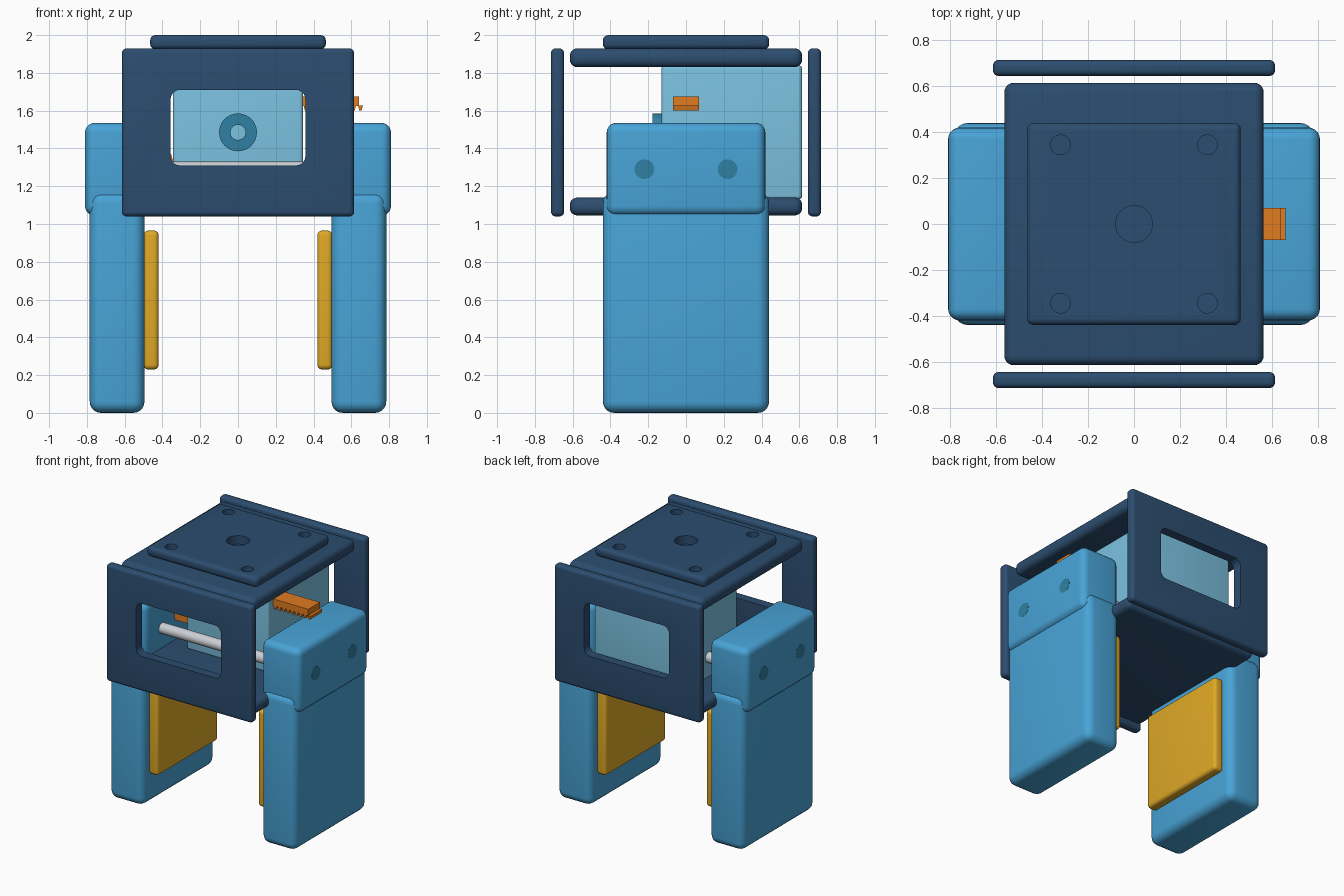
import bpy, bmesh, math
from mathutils import Matrix

if "Cube" in bpy.data.objects:
    bpy.data.objects.remove(bpy.data.objects["Cube"])


def material(name, r, g, b):
    m = bpy.data.materials.new(name)
    m.diffuse_color = (r, g, b, 1)
    m.use_nodes = True
    m.node_tree.nodes["Principled BSDF"].inputs["Base Color"].default_value = m.diffuse_color
    return m


NAVY = material("navy", 0.025, 0.075, 0.16)
BLUE = material("blue", 0.065, 0.37, 0.68)
PALE = material("pale_blue", 0.20, 0.54, 0.75)
TEAL = material("teal", 0.03, 0.22, 0.36)
GOLD = material("gold", 0.75, 0.40, 0.02)
ORANGE = material("orange", 0.75, 0.20, 0.015)
STEEL = material("steel", 0.6, 0.62, 0.66)


def finish(name, bm, mat=None):
    bmesh.ops.recalc_face_normals(bm, faces=bm.faces)
    me = bpy.data.meshes.new(name)
    bm.to_mesh(me)
    bm.free()
    ob = bpy.data.objects.new(name, me)
    bpy.context.collection.objects.link(ob)
    if mat:
        me.materials.append(mat)
    return ob


def smooth(ob):
    bpy.ops.object.select_all(action='DESELECT')
    ob.select_set(True)
    bpy.context.view_layer.objects.active = ob
    bpy.ops.object.shade_smooth_by_angle(angle=math.radians(35))


def box(name, x, y, z, mat=None, bevel=0.0, axis=None):
    """Box from ranges; bevels all edges, or only those along one axis."""
    bm = bmesh.new()
    bmesh.ops.create_cube(bm, size=1)
    for v in bm.verts:
        for i, (a, b) in enumerate((x, y, z)):
            v.co[i] = a if v.co[i] < 0 else b
    if bevel:
        edges = [e for e in bm.edges if axis is None or
                 abs((e.verts[0].co - e.verts[1].co).normalized()[axis]) > 0.9]
        bmesh.ops.bevel(bm, geom=edges, offset=bevel, segments=5, profile=0.5, affect='EDGES')
    ob = finish(name, bm, mat)
    if mat:
        smooth(ob)
    return ob


def cylinder(name, centre, r, length, axis, mat=None):
    bm = bmesh.new()
    rot = {'X': Matrix.Rotation(math.pi / 2, 4, 'Y'),
           'Y': Matrix.Rotation(math.pi / 2, 4, 'X'), 'Z': Matrix()}[axis]
    bmesh.ops.create_cone(bm, cap_ends=True, segments=40, radius1=r, radius2=r,
                          depth=length, matrix=Matrix.Translation(centre) @ rot)
    ob = finish(name, bm, mat)
    if mat:
        smooth(ob)
    return ob


def cut(ob, cutter):
    cutter.hide_render = True
    mod = ob.modifiers.new("cut", 'BOOLEAN')
    mod.operation, mod.solver, mod.object = 'DIFFERENCE', 'EXACT', cutter
    bpy.context.view_layer.objects.active = ob
    bpy.ops.object.modifier_apply(modifier=mod.name)
    bpy.data.objects.remove(cutter)


# Housing: front and back plates with rounded windows
for name, y0 in (("front_plate", -0.715), ("back_plate", 0.645)):
    plate = box(name, (-0.615, 0.615), (y0, y0 + 0.07), (1.04, 1.93), NAVY, 0.026)
    cut(plate, box("window_cutter", (-0.357, 0.357), (y0 - 0.1, y0 + 0.17),
                   (1.31, 1.71), None, 0.05, 1))
    smooth(plate)

# Top and bottom plates
box("top_plate", (-0.565, 0.565), (-0.615, 0.615), (1.83, 1.93), NAVY, 0.04)
box("bottom_plate", (-0.565, 0.565), (-0.615, 0.615), (1.045, 1.14), NAVY, 0.04)

# Mounting flange with a centre hole and four bolt holes
flange = box("mounting_flange", (-0.465, 0.465), (-0.44, 0.44), (1.925, 2.0), NAVY, 0.028)
holes = [(0, 0, 0.08)] + [(sx * 0.32, sy * 0.345, 0.043) for sx in (-1, 1) for sy in (-1, 1)]
for hx, hy, r in holes:
    cut(flange, cylinder("hole_cutter", (hx, hy, 2.0), r, 0.13, 'Z'))
smooth(flange)

# Motor block and its shaft collar
box("motor_block", (-0.345, 0.345), (-0.13, 0.615), (1.13, 1.84), PALE, 0.02)
collar = cylinder("shaft_collar", (0, -0.147, 1.485), 0.1, 0.06, 'Y', TEAL)
cut(collar, cylinder("bore_cutter", (0, -0.147, 1.485), 0.04, 0.2, 'Y'))
smooth(collar)

# Guide rods through both carriages
for name, y in (("front_guide_rod", -0.22), ("back_guide_rod", 0.22)):
    cylinder(name, (0, y, 1.29), 0.04, 1.3, 'X', STEEL)

# Jaws: carriage, finger, grip pad and bushings, one per side
for side, s in (("right", 1), ("left", -1)):
    def span(a, b):
        return tuple(sorted((s * a, s * b)))
    box(side + "_carriage", span(0.485, 0.81), (-0.42, 0.42), (1.045, 1.535), BLUE, 0.05)
    box(side + "_finger", span(0.495, 0.785), (-0.44, 0.44), (0, 1.17), BLUE, 0.06)
    box(side + "_grip_pad", span(0.42, 0.5), (-0.365, 0.365), (0.23, 0.965), GOLD, 0.025)
    for end, y in (("front", -0.22), ("back", 0.22)):
        cylinder(f"{side}_{end}_bushing", (s * 0.761, y, 1.29), 0.052, 0.1, 'X', TEAL)

    # Toothed rack; the left one is turned half a turn about the shaft
    n, pitch = 18, 0.036
    pts = [(0.64, 1.675), (0.0, 1.675), (0.0, 1.625)]
    bm = bmesh.new()
    outlines = [pts + [(0.64, 1.625)]]
    for i in range(n):
        x = 0.648 - i * pitch
        outlines.append([(x - 0.013, 1.628), (x + 0.013, 1.628), (x + 0.006, 1.6), (x - 0.006, 1.6)])
    for outline in outlines:
        f = bm.faces.new([bm.verts.new((s * x, -0.07, 1.485 + s * (z - 1.485))) for x, z in outline])
        ext = bmesh.ops.extrude_face_region(bm, geom=[f], use_keep_orig=True)
        bmesh.ops.translate(bm, vec=(0, 0.14, 0),
                            verts=[g for g in ext["geom"] if isinstance(g, bmesh.types.BMVert)])
    finish(side + "_rack", bm, ORANGE)
